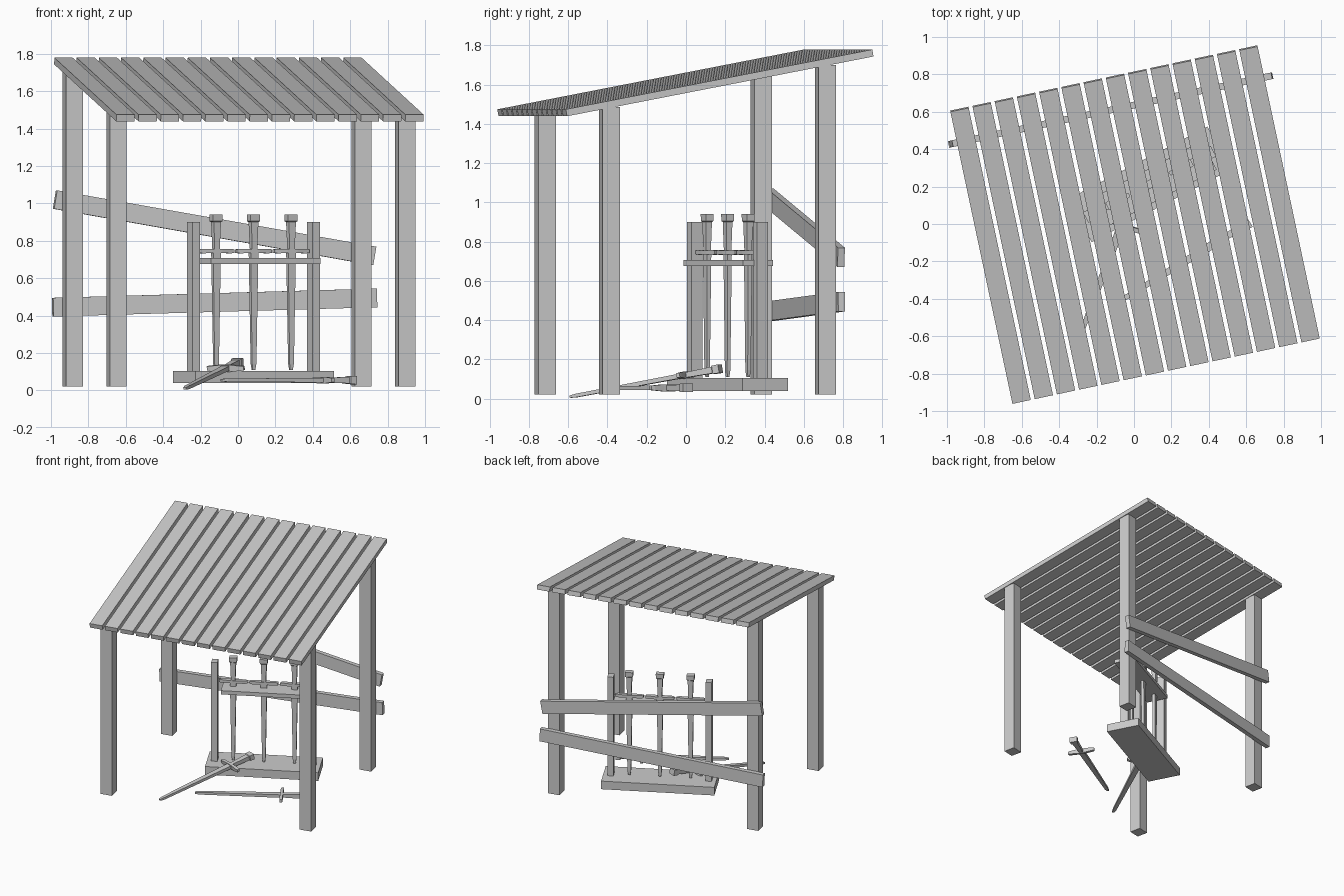
import bpy, bmesh
from math import radians, cos, sin, atan2
from mathutils import Matrix, Vector

if "Cube" in bpy.data.objects:
    bpy.data.objects.remove(bpy.data.objects["Cube"])


def loft(name, sections, mat):
    """Rectangular loft along local z; sections are (z, width x, depth y)."""
    bm = bmesh.new()
    prev = None
    for z, w, d in sections:
        ring = [bm.verts.new((sx * w / 2, sy * d / 2, z))
                for sx, sy in ((-1, -1), (1, -1), (1, 1), (-1, 1))]
        if prev is None:
            bm.faces.new(ring[::-1])
        else:
            for i in range(4):
                j = (i + 1) % 4
                bm.faces.new((prev[i], prev[j], ring[j], ring[i]))
        prev = ring
    bm.faces.new(prev)
    bm.transform(mat)
    bmesh.ops.recalc_face_normals(bm, faces=bm.faces)
    me = bpy.data.meshes.new(name)
    bm.to_mesh(me)
    bm.free()
    ob = bpy.data.objects.new(name, me)
    bpy.context.collection.objects.link(ob)
    return ob


def box(name, size, mat):
    return loft(name, [(-size[2] / 2, size[0], size[1]), (size[2] / 2, size[0], size[1])], mat)


T = Matrix.Translation


def R(deg, axis):
    return Matrix.Rotation(radians(deg), 4, axis)


# Shelter frame, turned 12 degrees
shelter = T((0.005, -0.003, 0)) @ R(12, 'Z')

# Corner posts
for side, sx in (("left", -1), ("right", 1)):
    for end, y, top in (("front", -0.5625, 1.485), ("back", 0.5625, 1.70)):
        box(f"{end}_{side}_post", (0.091, 0.091, top - 0.02),
            shelter @ T((sx * 0.789, y, (top + 0.02) / 2)))

# Sloping roof boards
N = 14
pitch = 0.1215
for i in range(N):
    box(f"roof_board_{i + 1}", (0.1, 1.625, 0.036),
        shelter @ T(((i - (N - 1) / 2) * pitch, 0, 1.609)) @ R(10.8, 'X'))

# Crooked back rails
for name, z, tilt in (("upper_rail", 0.87, 9.8), ("lower_rail", 0.47, -1.6)):
    box(name, (1.77, 0.036, 0.1), shelter @ T((0, 0.626, z)) @ R(tilt, 'Y'))

# Sword rack
rack = T((0.083, 0.212, 0)) @ R(27.5, 'Z')
box("rack_base", (0.834, 0.262, 0.065), rack @ T((0, 0, 0.0725)))
for side, sx in (("left", -1), ("right", 1)):
    box(f"rack_{side}_post", (0.045, 0.064, 0.83), rack @ T((sx * 0.362, 0, 0.485)))
box("rack_shelf", (0.66, 0.172, 0.03), rack @ T((0.025, -0.01, 0.692)))


def sword(name, mat):
    # blade with point at the origin
    loft(name + "_blade", [(0, 0.016, 0.012), (0.035, 0.026, 0.018), (0.63, 0.046, 0.024)], mat)
    # grip flaring into pommel
    loft(name + "_grip", [(0.63, 0.03, 0.026), (0.79, 0.042, 0.034),
                          (0.795, 0.056, 0.042), (0.83, 0.058, 0.044)], mat)
    # cross guard
    loft(name + "_guard", [(-0.105, 0.018, 0.022), (-0.085, 0.024, 0.026), (-0.03, 0.02, 0.036),
                           (0.03, 0.02, 0.036), (0.085, 0.024, 0.026), (0.105, 0.018, 0.022)],
         mat @ T((0, 0, 0.635)) @ R(90, 'Y'))


# Swords standing in the rack
for i in (-1, 0, 1):
    sword(f"rack_sword_{i + 2}", rack @ T((i * 0.226, 0, 0.11)))


def aim(tip, pommel):
    """Matrix putting local z from tip to pommel, blade lying flat."""
    z = (Vector(pommel) - Vector(tip)).normalized()
    x = z.cross(Vector((0, 0, 1))).normalized()
    y = z.cross(x)
    m = Matrix((x, y, z)).transposed().to_4x4()
    return T(tip) @ m


# Swords dropped on the ground
sword("leaning_sword", aim((-0.285, -0.59, 0.01), (0.0, 0.17, 0.152)))
sword("fallen_sword", aim((-0.09, -0.42, 0.055), (0.62, 0.01, 0.055)))
